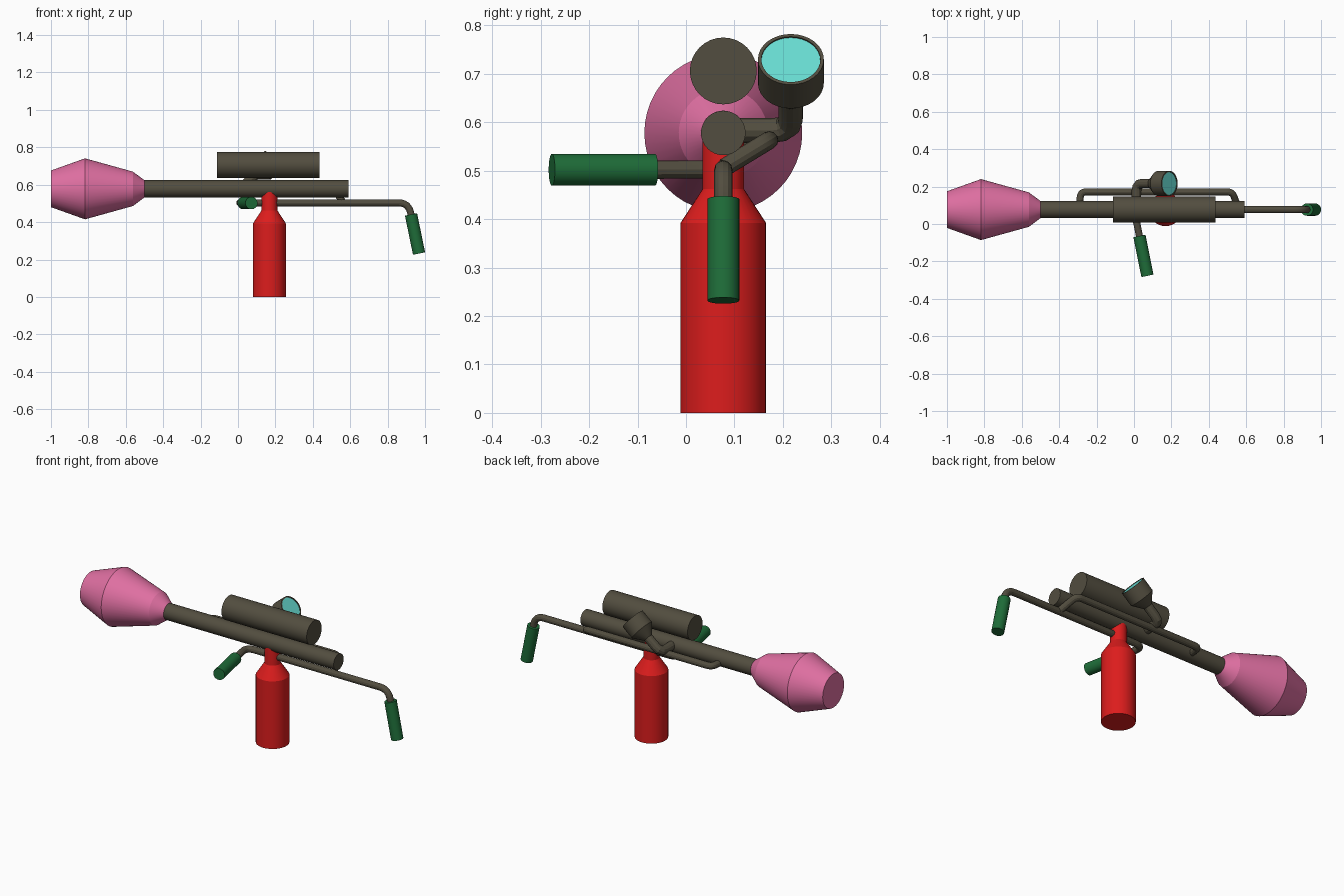
import bpy, bmesh, math
from mathutils import Vector

if "Cube" in bpy.data.objects:
    bpy.data.objects.remove(bpy.data.objects["Cube"])

AXIS_Y = 0.077  # shared centre plane of the tubes


def material(name, rgb):
    m = bpy.data.materials.new(name)
    m.diffuse_color = (*rgb, 1)
    m.use_nodes = True
    m.node_tree.nodes["Principled BSDF"].inputs["Base Color"].default_value = m.diffuse_color
    return m


METAL = material("dark_metal", (0.085, 0.075, 0.05))
PINK = material("pink", (0.74, 0.16, 0.36))
RED = material("red", (0.72, 0.012, 0.012))
GREEN = material("green", (0.013, 0.15, 0.04))
GLASS = material("cyan_glass", (0.14, 0.72, 0.65))


def finish(ob, mat):
    bpy.ops.object.select_all(action='DESELECT')
    ob.select_set(True)
    bpy.context.view_layer.objects.active = ob
    if ob.type == 'CURVE':
        bpy.ops.object.convert(target='MESH')
        ob = bpy.context.view_layer.objects.active
    ob.data.materials.clear()
    ob.data.materials.append(mat)
    bpy.ops.object.shade_smooth_by_angle(angle=math.radians(18))
    return ob


def lathe(name, origin, direction, profile, mat, sides=32):
    """Capped solid of revolution; profile is (distance along axis, radius)."""
    bm = bmesh.new()
    rot = Vector(direction).to_track_quat('Z', 'Y')
    rings = []
    for d, r in profile:
        rings.append([bm.verts.new(Vector(origin) + rot @ Vector((
            r * math.cos(2 * math.pi * i / sides),
            r * math.sin(2 * math.pi * i / sides), d))) for i in range(sides)])
    for a, b in zip(rings, rings[1:]):
        for i in range(sides):
            j = (i + 1) % sides
            bm.faces.new((a[i], a[j], b[j], b[i]))
    bm.faces.new(rings[0][::-1])
    bm.faces.new(rings[-1])
    bmesh.ops.recalc_face_normals(bm, faces=bm.faces)
    me = bpy.data.meshes.new(name)
    bm.to_mesh(me)
    bm.free()
    ob = bpy.data.objects.new(name, me)
    bpy.context.collection.objects.link(ob)
    return finish(ob, mat)


def cylinder(name, start, end, r, mat):
    v = Vector(end) - Vector(start)
    return lathe(name, start, v, [(0, r), (v.length, r)], mat)


def pipe(name, corners, r, fillet, mat, steps=6):
    """Round bar through corner points with rounded bends."""
    pts = [Vector(c) for c in corners]
    path = [pts[0]]
    for p, c, n in zip(pts, pts[1:], pts[2:]):
        a = c + (p - c).normalized() * fillet
        b = c + (n - c).normalized() * fillet
        for i in range(steps + 1):
            t = i / steps
            path.append(a * (1 - t) ** 2 + c * 2 * t * (1 - t) + b * t * t)
    path.append(pts[-1])
    cu = bpy.data.curves.new(name, 'CURVE')
    cu.dimensions = '3D'
    cu.bevel_depth = r
    cu.bevel_resolution = 4
    cu.use_fill_caps = True
    sp = cu.splines.new('POLY')
    sp.points.add(len(path) - 1)
    for q, p in zip(sp.points, path):
        q.co = (*p, 1)
    ob = bpy.data.objects.new(name, cu)
    bpy.context.collection.objects.link(ob)
    return finish(ob, mat)


# Barrel, upper cylinder and flared pink nozzle
cylinder("main_barrel", (-0.52, AXIS_Y, 0.578), (0.592, AXIS_Y, 0.578), 0.046, METAL)
cylinder("upper_cylinder", (-0.112, AXIS_Y, 0.706), (0.435, AXIS_Y, 0.706), 0.069, METAL)
lathe("nozzle", (-1, AXIS_Y, 0.578), (1, 0, 0),
      [(0, 0.098), (0.182, 0.163), (0.438, 0.092), (0.5, 0.046)], PINK, 48)

# Bottle hanging beneath the barrel
lathe("bottle", (0.168, AXIS_Y, 0), (0, 0, 1),
      [(0, 0.0885), (0.392, 0.0885), (0.462, 0.043), (0.565, 0.043)], RED)

# Handle bar with a grip at each end
rear_top, rear_end = (0.925, AXIS_Y, 0.441), (0.968, AXIS_Y, 0.232)
side_top, side_end = (0.029, -0.064, 0.502), (0.072, -0.277, 0.502)
pipe("handle_bar", [side_top, (0.0, AXIS_Y, 0.503), (0.912, AXIS_Y, 0.503), rear_top],
     0.0187, 0.055, METAL)
cylinder("rear_grip", rear_top, rear_end, 0.033, GREEN)
cylinder("side_grip", side_top, side_end, 0.033, GREEN)

# Rail along the back of the barrel
pipe("side_rail", [(-0.293, 0.085, 0.563), (-0.285, 0.172, 0.563), (0.525, 0.172, 0.563),
                   (0.56, 0.08, 0.507)], 0.0187, 0.03, METAL)

# Tilted sight on a bent arm
n = Vector((0.77, 0, 0.64)).normalized()
rim = Vector((0.19, 0.2165, 0.73))
pipe("sight_arm", [(0.013, AXIS_Y, 0.583), (0.013, 0.2165, 0.583), rim - n * 0.125],
     0.0255, 0.04, METAL, 3)
lathe("sight_body", rim, n,
      [(-0.13, 0.025), (-0.077, 0.068), (0, 0.068), (0, 0.061), (-0.006, 0.061)], METAL)
cylinder("sight_lens", rim - n * 0.01, rim - n * 0.003, 0.0608, GLASS)
